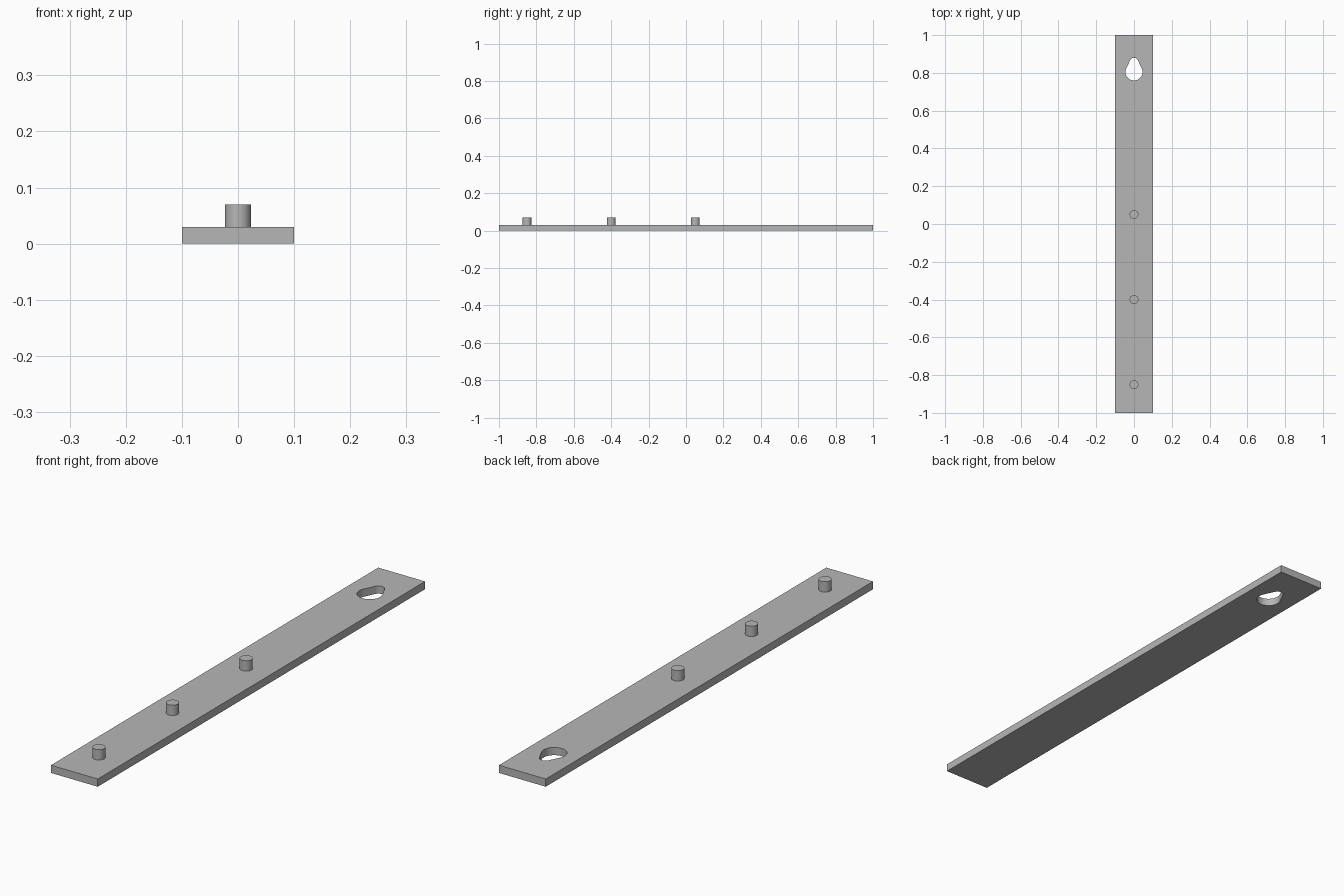
import bpy, bmesh
from math import asin, cos, sin, pi

cube = bpy.data.objects.get("Cube")
if cube:
    bpy.data.objects.remove(cube, do_unlink=True)

THICK = 0.03
PEG_RADIUS, PEG_TOP = 0.023, 0.07

grey = bpy.data.materials.new("plain grey")
grey.use_nodes = True
colour = (0.47, 0.47, 0.47, 1)
grey.diffuse_color = colour
grey.node_tree.nodes["Principled BSDF"].inputs["Base Color"].default_value = colour


def prism(name, outline, z0, z1):
    """Extrude a closed outline upward from z0 to z1."""
    bm = bmesh.new()
    face = bm.faces.new([bm.verts.new((x, y, z0)) for x, y in outline])
    top = bmesh.ops.extrude_face_region(bm, geom=[face])["geom"]
    verts = [v for v in top if isinstance(v, bmesh.types.BMVert)]
    bmesh.ops.translate(bm, verts=verts, vec=(0, 0, z1 - z0))
    bmesh.ops.recalc_face_normals(bm, faces=bm.faces)
    mesh = bpy.data.meshes.new(name)
    bm.to_mesh(mesh)
    bm.free()
    mesh.materials.append(grey)
    obj = bpy.data.objects.new(name, mesh)
    bpy.context.collection.objects.link(obj)
    return obj


def arc(y, radius, start, end, steps):
    angles = [start + (end - start) * i / steps for i in range(steps + 1)]
    return [(radius * cos(a), y + radius * sin(a)) for a in angles]


def smooth(obj):
    bpy.ops.object.select_all(action="DESELECT")
    obj.select_set(True)
    bpy.context.view_layer.objects.active = obj
    bpy.ops.object.shade_smooth_by_angle(angle=pi / 6)


# Flat bar
bar = prism("bar", [(-0.1, -1), (0.1, -1), (0.1, 1), (-0.1, 1)], 0, THICK)

# Teardrop hanging hole: two arcs joined by their common tangents
wide_y, wide_r = 0.805, 0.045
narrow_y, narrow_r = 0.858, 0.022
tilt = asin((wide_r - narrow_r) / (narrow_y - wide_y))
hole = (arc(narrow_y, narrow_r, tilt, pi - tilt, 16)
        + arc(wide_y, wide_r, pi - tilt, 2 * pi + tilt, 32))
cutter = prism("hole_cutter", hole, -THICK, 2 * THICK)
cutter.hide_render = True
cut = bar.modifiers.new("hanging hole", "BOOLEAN")
cut.operation, cut.object, cut.solver = "DIFFERENCE", cutter, "EXACT"
bpy.context.view_layer.objects.active = bar
bpy.ops.object.modifier_apply(modifier=cut.name)
bpy.data.objects.remove(cutter, do_unlink=True)
smooth(bar)

# Three evenly spaced pegs, standing on the bar
for name, y in (("front_peg", -0.85), ("middle_peg", -0.4), ("back_peg", 0.05)):
    circle = arc(y, PEG_RADIUS, 0, 2 * pi, 32)[:-1]
    smooth(prism(name, circle, THICK, PEG_TOP))
